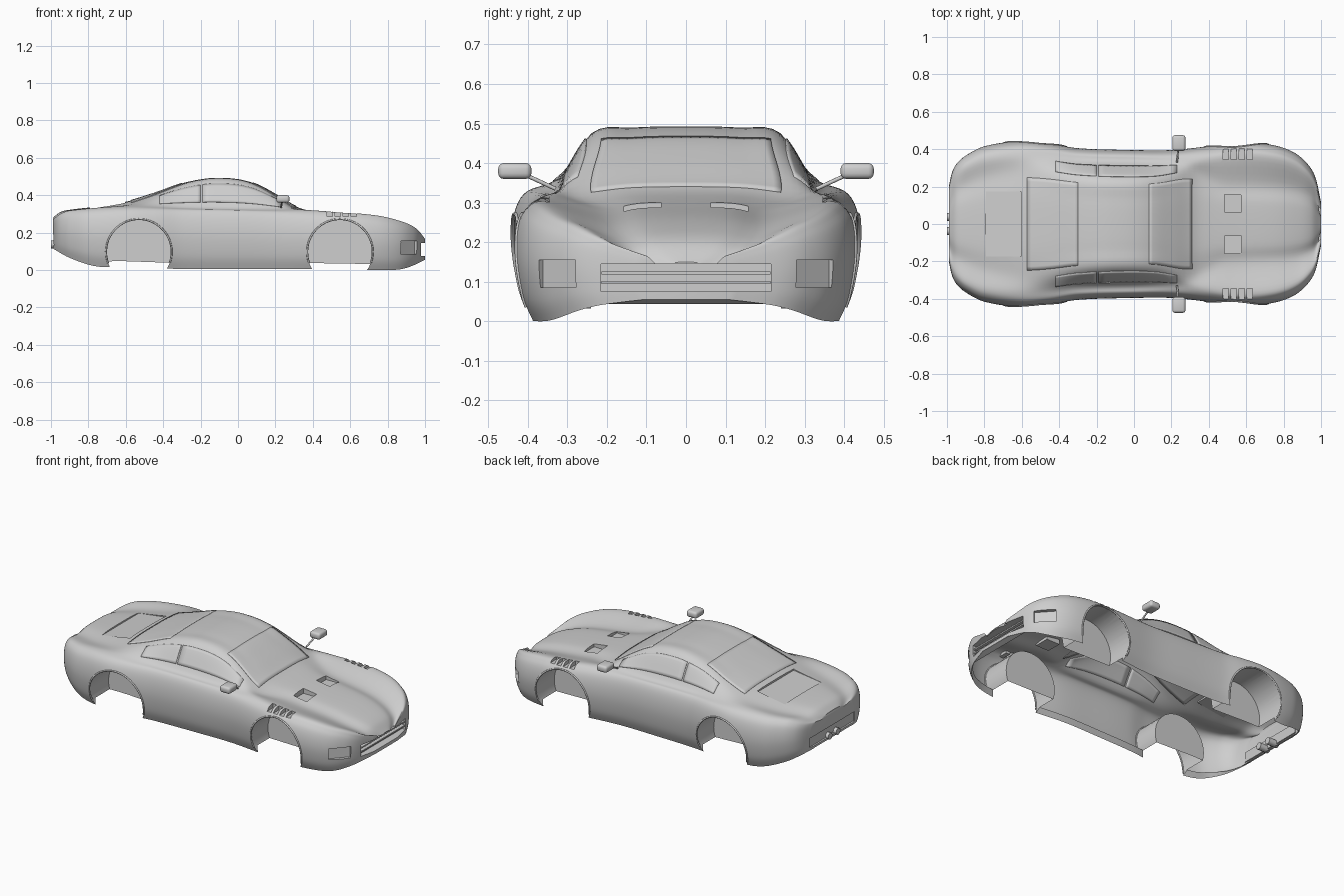
import bpy, bmesh, math
from mathutils import Matrix, Vector

old = bpy.data.objects.get("Cube")
if old:
    bpy.data.objects.remove(old, do_unlink=True)

paint = bpy.data.materials.new("light_grey")
paint.use_nodes = True
GREY = (0.62, 0.62, 0.62, 1)
paint.diffuse_color = GREY
paint.node_tree.nodes["Principled BSDF"].inputs["Base Color"].default_value = GREY


def smooth_table(*v):
    """Smooth function through alternating x, value entries."""
    xs, ys = v[::2], v[1::2]
    last = len(xs) - 1

    def slope(i):
        a, b = max(i - 1, 0), min(i + 1, last)
        return (ys[b] - ys[a]) / (xs[b] - xs[a])

    def value(x):
        x = min(max(x, xs[0]), xs[-1])
        i = max(k for k in range(last) if xs[k] <= x)
        h = xs[i + 1] - xs[i]
        t = (x - xs[i]) / h
        s = t * t * (3 - 2 * t)
        return (ys[i] * (1 - s) + ys[i + 1] * s
                + h * t * (1 - t) * ((1 - t) * slope(i) - t * slope(i + 1)))
    return value


# Long shape lines of the body: half width, top centre, shoulder, bottom, roof edge
width = smooth_table(-.99, .2, -.975, .27, -.95, .32, -.9, .365, -.8, .415, -.6, .443,
                     -.45, .43, -.3, .405, 0, .395, .2, .395, .4, .415, .6, .435,
                     .75, .42, .85, .385, .92, .33, .97, .25, 1, .12)
top = smooth_table(-.99, .28, -.95, .31, -.9, .322, -.75, .34, -.6, .365, -.45, .41,
                   -.3, .463, -.2, .485, -.12, .493, 0, .486, .1, .458, .2, .405,
                   .3, .345, .36, .322, .53, .295, .75, .265, .87, .235, .95, .2, 1, .15)
shoulder = smooth_table(-.99, .27, -.95, .3, -.9, .318, -.6, .342, -.3, .342, 0, .338,
                        .3, .325, .5, .312, .75, .29, .9, .25, .96, .215, 1, .165)
bottom = smooth_table(-.99, .115, -.9, .065, -.76, .02, -.6, .015, -.3, .006, .3, .006,
                      .8, 0, .88, .006, .95, .03, 1, .055)
edge = smooth_table(-.99, .55, -.6, .62, -.1, .6, .1, .61, .3, .66, .5, .5, 1, .5)


def controls(x):
    w, zt, zs, zb = width(x), top(x), shoulder(x), bottom(x)
    lift = zb + .032 * min(1, (1 - abs(x)) * 6)
    h, e = zs - zb, edge(x) * w
    return [Vector(p) for p in (
        (0, lift), (.86 * w, lift), (.9 * w, zb), (.965 * w, zb + .2 * h),
        (w, zb + .5 * h), (.985 * w, zb + .76 * h), (.93 * w, zs - .07 * h),
        (.82 * w, zs), (e, zt - .017), (.55 * e, zt - .003), (0, zt))]


def profile(x, t):
    """Half section point: t runs from floor centre to top centre."""
    p = controls(x)
    i = min(int(t), len(p) - 2)
    f = t - i
    a, b = p[i], p[i + 1]
    if i < 2:
        return a.lerp(b, f)
    before = p[i - 1] if i > 2 else a
    after = p[i + 2] if i + 2 < len(p) else Vector((-p[i].x, p[i].y))
    ta, tb = (b - before) / 2, (after - a) / 2
    s = f * f * (3 - 2 * f)
    return a.lerp(b, s) + f * (1 - f) * ((1 - f) * ta - f * tb)


def finish(name, bm):
    bmesh.ops.recalc_face_normals(bm, faces=bm.faces)
    me = bpy.data.meshes.new(name)
    bm.to_mesh(me)
    bm.free()
    me.materials.append(paint)
    ob = bpy.data.objects.new(name, me)
    bpy.context.collection.objects.link(ob)
    return ob


def activate(ob):
    bpy.ops.object.select_all(action='DESELECT')
    ob.select_set(True)
    bpy.context.view_layer.objects.active = ob


def smooth(ob, degrees=35):
    activate(ob)
    bpy.ops.object.shade_smooth_by_angle(angle=math.radians(degrees))


def box(bm, centre, half, axis='Z', turn=0):
    m = (Matrix.Translation(centre) @ Matrix.Rotation(turn, 4, axis)
         @ Matrix.Diagonal((*(2 * h for h in half), 1)))
    bmesh.ops.create_cube(bm, size=1, matrix=m)


def rod(name, points, radius):
    cu = bpy.data.curves.new(name, 'CURVE')
    cu.dimensions = '3D'
    cu.bevel_depth, cu.bevel_resolution, cu.use_fill_caps = radius, 2, True
    sp = cu.splines.new('POLY')
    sp.points.add(len(points) - 1)
    for q, p in zip(sp.points, points):
        q.co = (*p, 1)
    cu.materials.append(paint)
    ob = bpy.data.objects.new(name, cu)
    bpy.context.collection.objects.link(ob)


# Body: closed loft along x
steps = [0, 1] + [2 + k / 5 for k in range(41)]
bm = bmesh.new()
rings = []
N = 100
for k in range(N + 1):
    u = 2 * k / N - 1
    x = .005 + .995 * (.15 * u + .85 * math.sin(math.pi * u / 2))
    half = [profile(x, t) for t in steps]
    loop = half + [Vector((-p.x, p.y)) for p in half[-2:0:-1]]
    rings.append([bm.verts.new((x, p.x, p.y)) for p in loop])
for a, b in zip(rings, rings[1:]):
    for j in range(len(a)):
        n = (j + 1) % len(a)
        bm.faces.new((a[j], a[n], b[n], b[j]))
bm.faces.new(rings[0])
bm.faces.new(rings[-1])
body = finish("body_shell", bm)

# Cutter: wheel wells, vents, lamps, grille, deck and tail recesses
WHEELS = {"rear": -.53, "front": .545}
WELL_R, WELL_Z = .175, .097
bm = bmesh.new()
for s in (-1, 1):
    for cx in WHEELS.values():
        m = Matrix.Translation((cx, s * .42, WELL_Z)) @ Matrix.Rotation(math.pi / 2, 4, 'X')
        bmesh.ops.create_cone(bm, cap_ends=True, segments=40, radius1=WELL_R,
                              radius2=WELL_R, depth=.36, matrix=m)
    box(bm, (.53, s * .11, .33), (.045, .047, .06))
    for k in range(4):
        box(bm, (.49 + .043 * k, s * .375, .34), (.014, .03, .054))
    box(bm, (.925, s * .335, .12), (.03, .062, .035), 'Z', s * .73)
box(bm, (1.03, 0, .11), (.075, .215, .035))
box(bm, (-.705, 0, .398), (.095, .175, .06), 'Y', -.13)
box(bm, (-1.03, 0, .16), (.05, .215, .03))
cutter = finish("recess_cutter", bm)
cutter.hide_render = True

activate(body)
cut = body.modifiers.new("recesses", 'BOOLEAN')
cut.operation, cut.solver, cut.object = 'DIFFERENCE', 'EXACT', cutter
bpy.ops.object.modifier_apply(modifier=cut.name)
bpy.data.objects.remove(cutter, do_unlink=True)

# Open underside
bm = bmesh.new()
bm.from_mesh(body.data)
bm.normal_update()
under = []
for f in bm.faces:
    c = f.calc_center_median()
    if (f.normal.z < -.7 and abs(c.x) < .97 and abs(c.y) < .85 * width(c.x)
            and c.z < bottom(c.x) + .045):
        under.append(f)
bmesh.ops.delete(bm, geom=under, context='FACES')
bm.to_mesh(body.data)
bm.free()
smooth(body)


# Glass panels lying on the body surface
def panel(name, x0, x1, across):
    bm = bmesh.new()
    rows = []
    for k in range(13):
        x = x0 + (x1 - x0) * k / 12
        row = []
        for s, t in across:
            p = profile(x, t)
            row.append(bm.verts.new((x, s * p.x, p.y)))
        rows.append(row)
    for a, b in zip(rows, rows[1:]):
        for j in range(len(a) - 1):
            bm.faces.new((a[j], a[j + 1], b[j + 1], b[j]))
    ob = finish(name, bm)
    mod = ob.modifiers.new("thickness", 'SOLIDIFY')
    mod.thickness, mod.offset = .006, 0
    smooth(ob)


arc = [8.25 + 1.75 * k / 10 for k in range(11)]
full = [(1, t) for t in arc] + [(-1, t) for t in arc[-2::-1]]
panel("windscreen", .08, .31, full)
panel("rear_window", -.57, -.3, full)
for s, side in ((1, "left"), (-1, "right")):
    strip = [(s, 7.2 + .65 * k / 6) for k in range(7)]
    panel(side + "_door_window", -.19, .23, strip)
    panel(side + "_quarter_window", -.42, -.2, strip)

    # Wheel arch trims follow the side surface
    for end, cx in WHEELS.items():
        path = []
        for k in range(33):
            a = math.radians(-20 + 220 * k / 32)
            x, z = cx + WELL_R * math.cos(a), WELL_Z + WELL_R * math.sin(a)
            near = min((profile(x, 2 + j / 40) for j in range(180)),
                       key=lambda p: abs(p.y - z))
            path.append((x, s * near.x, z))
        rod(f"{side}_{end}_arch_trim", path, .005)

    # Door mirrors
    bm = bmesh.new()
    box(bm, (.24, s * .433, .38), (.035, .042, .02))
    bmesh.ops.bevel(bm, geom=bm.edges[:], offset=.014, segments=3,
                    profile=.5, affect='EDGES')
    smooth(finish(side + "_mirror", bm), 50)
    rod(side + "_mirror_stalk", [(.23, s * .33, .335), (.237, s * .41, .372)], .005)

    # Exhaust pipes
    rod(side + "_exhaust", [(-.93, s * .038, .137), (-1, s * .038, .137)], .021)

# Grille bars
bm = bmesh.new()
for z in (.098, .122):
    box(bm, (.963, 0, z), (.012, .214, .004))
finish("grille_bars", bm)
